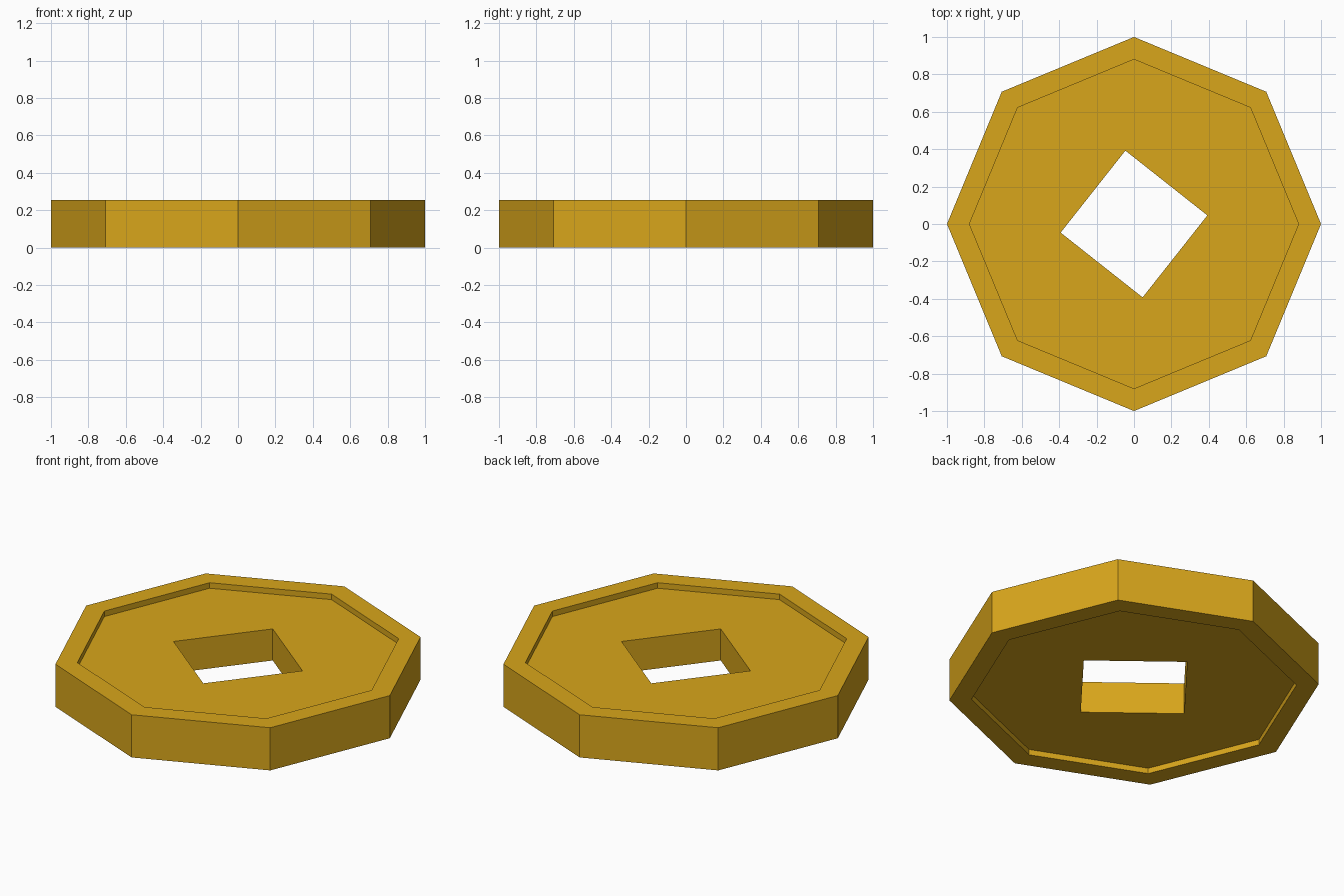
import bpy
import bmesh
from math import cos, sin, radians, tau

if "Cube" in bpy.data.objects:
    bpy.data.objects.remove(bpy.data.objects["Cube"], do_unlink=True)

RADIUS, RIM_INNER, HOLE = 1.0, 0.88, 0.395
HEIGHT, RECESS = 0.254, 0.033
HOLE_TURN = radians(6.7)

# Gold metal
gold = bpy.data.materials.new("gold")
gold.use_nodes = True
colour = (0.69, 0.38, 0.011, 1)
gold.diffuse_color = colour
gold.node_tree.nodes["Principled BSDF"].inputs["Base Color"].default_value = colour

bm = bmesh.new()


def ring(sides, radius, z, turn=0.0):
    """Corner vertices of a regular polygon."""
    return [bm.verts.new((radius * cos(turn + tau * i / sides),
                          radius * sin(turn + tau * i / sides), z))
            for i in range(sides)]


def join(a, b):
    """Close the band between two rings, one face per side of the smaller ring."""
    if len(a) > len(b):
        a, b = b, a
    step = len(b) // len(a)
    for i in range(len(a)):
        outer = [b[(step * i + j) % len(b)] for j in range(step + 1)]
        bm.faces.new([a[(i + 1) % len(a)], a[i]] + outer)


# Octagonal rim, recessed faces and square through-hole
rings = [
    ring(4, HOLE, RECESS, HOLE_TURN),
    ring(8, RIM_INNER, RECESS),
    ring(8, RIM_INNER, 0),
    ring(8, RADIUS, 0),
    ring(8, RADIUS, HEIGHT),
    ring(8, RIM_INNER, HEIGHT),
    ring(8, RIM_INNER, HEIGHT - RECESS),
    ring(4, HOLE, HEIGHT - RECESS, HOLE_TURN),
]
for a, b in zip(rings, rings[1:] + rings[:1]):
    join(a, b)
bmesh.ops.recalc_face_normals(bm, faces=bm.faces[:])

mesh = bpy.data.meshes.new("octagonal_coin")
bm.to_mesh(mesh)
bm.free()
mesh.materials.append(gold)
coin = bpy.data.objects.new("octagonal_coin", mesh)
bpy.context.collection.objects.link(coin)
